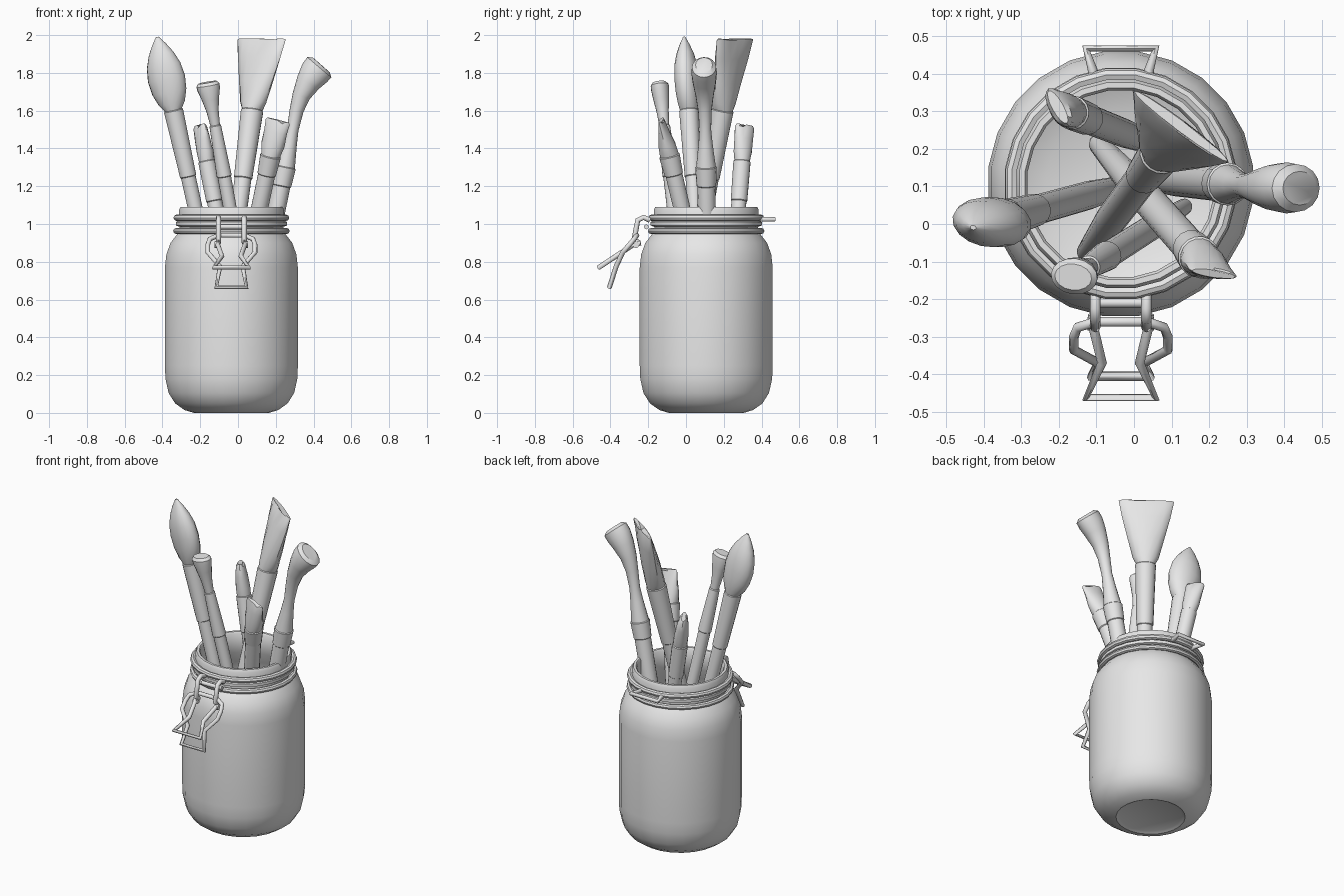
import bpy, bmesh, math
from mathutils import Vector

cube = bpy.data.objects.get("Cube")
if cube:
    bpy.data.objects.remove(cube)

grey = bpy.data.materials.new("plain_grey")
grey.use_nodes = True
colour = (0.8, 0.8, 0.8, 1)
grey.diffuse_color = colour
grey.node_tree.nodes["Principled BSDF"].inputs["Base Color"].default_value = colour

CX, CY = -0.035, 0.107   # jar axis


def finish(name, bm, angle=35):
    bmesh.ops.recalc_face_normals(bm, faces=bm.faces)
    mesh = bpy.data.meshes.new(name)
    bm.to_mesh(mesh)
    bm.free()
    mesh.materials.append(grey)
    ob = bpy.data.objects.new(name, mesh)
    bpy.context.collection.objects.link(ob)
    bpy.ops.object.select_all(action='DESELECT')
    ob.select_set(True)
    bpy.context.view_layer.objects.active = ob
    bpy.ops.object.shade_smooth_by_angle(angle=math.radians(angle))
    return ob


def loft(bm, rings, closed=False):
    """Skin a list of vertex rings, capping the ends unless closed."""
    n = len(rings[0])
    pairs = list(zip(rings, rings[1:]))
    if closed:
        pairs.append((rings[-1], rings[0]))
    for r, s in pairs:
        for i in range(n):
            j = (i + 1) % n
            bm.faces.new((r[i], r[j], s[j], s[i]))
    if not closed:
        bm.faces.new(rings[0])
        bm.faces.new(rings[-1])


def lathe(name, profile, n=24, closed=False):
    bm = bmesh.new()
    turn = [math.tau * (i + 0.5) / n for i in range(n)]
    rings = [[bm.verts.new((CX + r * math.cos(t), CY + r * math.sin(t), z)) for t in turn]
             for r, z in profile]
    loft(bm, rings, closed)
    return finish(name, bm)


def torus(name, radius, z, tube):
    circle = [(radius + tube * math.cos(k * math.tau / 8), z + tube * math.sin(k * math.tau / 8))
              for k in range(8)]
    return lathe(name, circle, closed=True)


def wire(name, points, tube=0.013, cyclic=False):
    """Bent round wire; x is measured from the jar axis."""
    curve = bpy.data.curves.new(name, 'CURVE')
    curve.dimensions = '3D'
    curve.bevel_depth = tube
    curve.bevel_resolution = 2
    curve.use_fill_caps = True
    spline = curve.splines.new('POLY')
    spline.points.add(len(points) - 1)
    for p, (x, y, z) in zip(spline.points, points):
        p.co = (CX + x, y, z, 1)
    spline.use_cyclic_u = cyclic
    curve.materials.append(grey)
    ob = bpy.data.objects.new(name, curve)
    bpy.context.collection.objects.link(ob)
    bpy.context.view_layer.update()
    mesh = bpy.data.meshes.new_from_object(ob.evaluated_get(bpy.context.evaluated_depsgraph_get()))
    bpy.data.objects.remove(ob)
    bm = bmesh.new()
    bm.from_mesh(mesh)
    bpy.data.meshes.remove(mesh)
    return finish(name, bm, 50)


def mirrored(half):
    """Complete a left half path with its mirror image."""
    return half + [(-x, y, z) for x, y, z in reversed(half)]


def brush(name, base, top, sections, wide, bend=0, notch=0):
    """Loft ellipses (height, half width, half depth) along a leaning axis."""
    base, top = Vector(base), Vector(top)
    slope = (top - base) / (top.z - base.z)
    bm = bmesh.new()
    rings = []
    n = 16
    for z, a, b in sections:
        over = max(0, z - 1.6)
        centre = base + slope * (z - base.z) + Vector((bend * over ** 2, 0, 0))
        axis = (slope + Vector((2 * bend * over, 0, 0))).normalized()
        u = Vector(wide)
        u = (u - axis * u.dot(axis)).normalized()
        v = axis.cross(u)
        rings.append([bm.verts.new(centre + u * a * math.cos(i * math.tau / n)
                                   + v * b * math.sin(i * math.tau / n)) for i in range(n)])
    # split in the bristle tip
    for i in (3, n - 3):
        rings[-1][i].co.z -= notch
    loft(bm, rings)
    return finish(name, bm)


def handle(r, ferrule_low, ferrule_high, r_high):
    """Tapered handle followed by a slightly stepped ferrule."""
    return [(0.065, r * 0.4, r * 0.4), (0.1, r * 0.6, r * 0.6), (0.6, r * 0.95, r * 0.95),
            (ferrule_low, r, r), (ferrule_low + 0.004, r + 0.004, r + 0.004),
            (ferrule_high, r_high, r_high), (ferrule_high + 0.004, r_high - 0.005, r_high - 0.005)]


# Jar: outside wall, lip, inside wall and floor
lathe("jar", [(0.18, 0.01), (0.2, 0), (0.25, 0.015), (0.3, 0.05), (0.335, 0.105), (0.352, 0.18),
              (0.355, 0.25), (0.355, 0.77), (0.347, 0.84), (0.325, 0.9), (0.29, 0.945),
              (0.277, 0.96), (0.277, 0.985), (0.297, 0.992), (0.297, 1.01), (0.28, 1.02),
              (0.28, 1.075), (0.272, 1.09), (0.257, 1.09), (0.25, 1.08), (0.25, 0.96),
              (0.3, 0.88), (0.325, 0.77), (0.325, 0.22), (0.29, 0.11), (0.2, 0.06)])

# Wire bands around the neck
torus("lower_neck_wire", 0.295, 0.963, 0.016)
torus("upper_neck_wire", 0.292, 1.033, 0.017)

# Hinge loop at the back
wire("hinge_loop", mirrored([(0.075, 0.39, 1.025), (0.075, 0.41, 1.025), (0.092, 0.467, 1.025)]))

# Clasp at the front
wire("clasp_lever", mirrored([(0.075, -0.24, 0.9), (0.072, -0.28, 0.89), (0.05, -0.37, 0.83),
                              (0.092, -0.462, 0.77)]))
wire("clasp_bail", mirrored([(0.068, -0.26, 0.94), (0.115, -0.275, 0.92), (0.125, -0.3, 0.89),
                             (0.125, -0.335, 0.85), (0.06, -0.37, 0.775), (0.08, -0.405, 0.665)]),
     cyclic=True)
wire("clasp_crossbar", [(-0.07, -0.21, 0.985), (0.07, -0.21, 0.985)])
for side, x in (("left", 0.068), ("right", -0.068)):
    wire(side + "_clasp_hook", [(x, -0.19, 1.02), (x, -0.225, 1.035), (x, -0.255, 1.02),
                                (x, -0.265, 0.97), (x, -0.275, 0.92), (x, -0.25, 0.9)], 0.014)
    wire(side + "_clasp_pivot", [(x * 0.9, -0.265, 0.89), (x * 1.3, -0.265, 0.89)], 0.018)

# Brushes
brush("large_pointed_brush", (0, 0.11, 0.065), (-0.43, -0.01, 2.0),
      handle(0.04, 1.25, 1.6, 0.052) + [
          (1.64, 0.072, 0.055), (1.7, 0.094, 0.062), (1.77, 0.102, 0.064), (1.84, 0.092, 0.06),
          (1.9, 0.068, 0.046), (1.95, 0.038, 0.026), (1.99, 0.008, 0.006)], (1, -0.2, 0))
brush("small_fan_brush", (0.14, 0.05, 0.065), (-0.16, -0.14, 1.74),
      handle(0.036, 1.25, 1.52, 0.031) + [
          (1.6, 0.033, 0.033), (1.66, 0.046, 0.042), (1.71, 0.06, 0.048), (1.735, 0.063, 0.048),
          (1.75, 0.05, 0.035)], (1, -0.1, 0))
brush("short_angled_brush", (0.08, 0.2, 0.065), (-0.2, 0.31, 1.51),
      handle(0.04, 1.12, 1.33, 0.046) + [
          (1.38, 0.05, 0.042), (1.45, 0.053, 0.036), (1.51, 0.058, 0.026), (1.525, 0.05, 0.015)],
      (0.5, -0.85, 0), notch=0.015)
brush("short_flat_brush", (-0.1, 0.22, 0.065), (0.21, -0.13, 1.54),
      handle(0.046, 1.26, 1.36, 0.056) + [
          (1.42, 0.063, 0.045), (1.49, 0.062, 0.027), (1.54, 0.066, 0.014), (1.55, 0.06, 0.01)],
      (1, -0.2, 0), notch=0.015)
brush("wide_flat_brush", (-0.13, -0.08, 0.065), (0.125, 0.26, 1.98),
      handle(0.045, 1.24, 1.6, 0.06) + [
          (1.64, 0.075, 0.055), (1.75, 0.105, 0.05), (1.88, 0.14, 0.036), (1.975, 0.16, 0.018),
          (1.98, 0.155, 0.014)], (0.8, -0.6, 0), notch=0.04)
brush("bent_mop_brush", (0, 0.13, 0.065), (0.31, 0.1, 1.6),
      handle(0.048, 1.2, 1.3, 0.057) + [
          (1.42, 0.038, 0.038), (1.5, 0.031, 0.031), (1.6, 0.037, 0.036), (1.68, 0.048, 0.048),
          (1.75, 0.066, 0.062), (1.8, 0.081, 0.068), (1.83, 0.083, 0.064), (1.842, 0.06, 0.045)],
      (1, 0, -0.6), bend=1.4)
